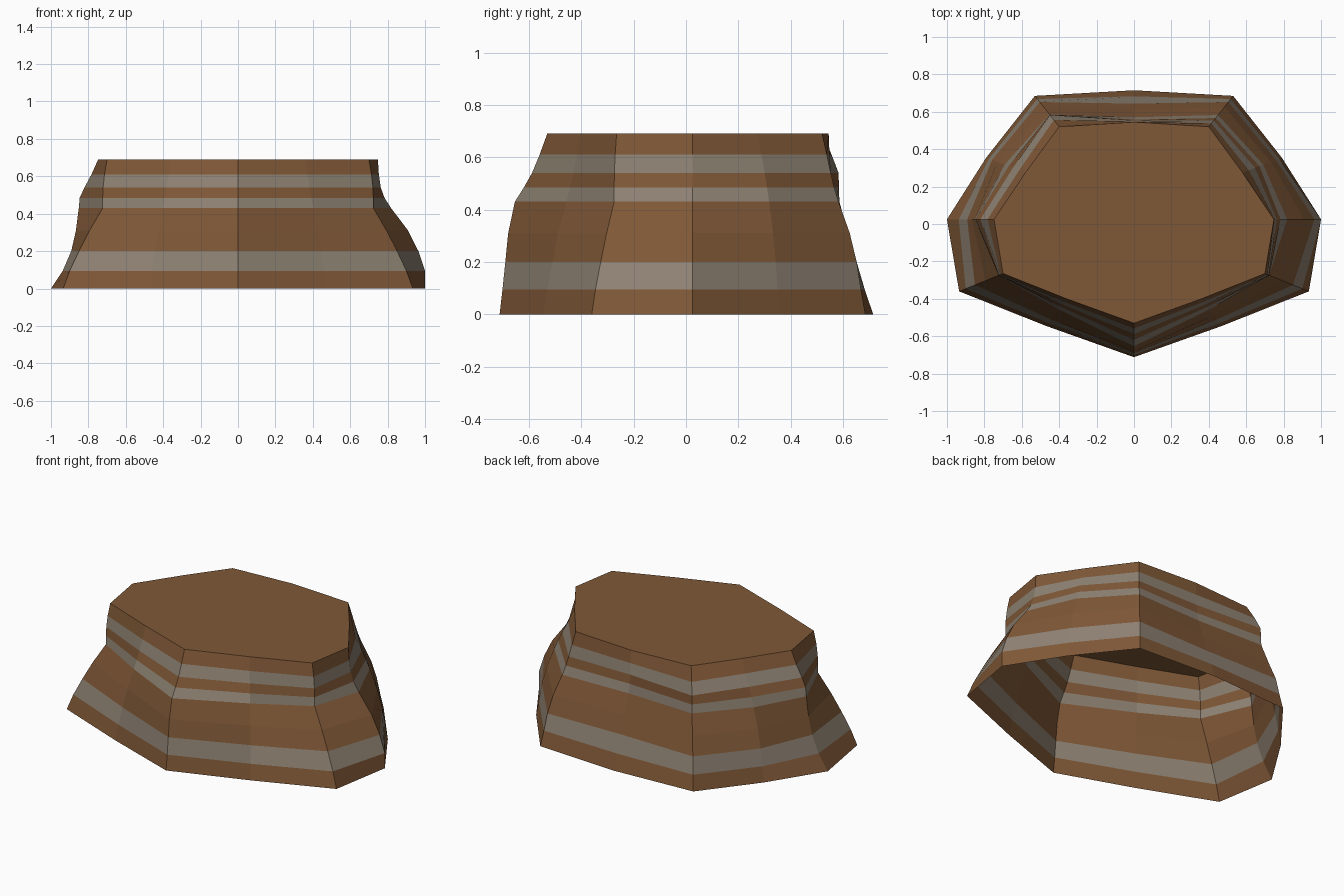
import bpy, bmesh

cube = bpy.data.objects.get("Cube")
if cube:
    bpy.data.objects.remove(cube)


def material(name, colour):
    mat = bpy.data.materials.new(name)
    mat.use_nodes = True
    mat.diffuse_color = colour
    mat.node_tree.nodes["Principled BSDF"].inputs["Base Color"].default_value = colour
    return mat


brown = material("earth brown", (0.215, 0.098, 0.038, 1))
grey = material("stone grey", (0.27, 0.222, 0.17, 1))

# Heights of the rings; bands listed here are the grey strata
heights = [0, 0.095, 0.2, 0.31, 0.43, 0.485, 0.54, 0.61, 0.69]
grey_bands = (1, 4, 6)

# How far each corner has moved from its foot to its top at every height
front = [0, 0.06, 0.12, 0.18, 0.32, 0.51, 0.68, 0.84, 1]
shoulder = [0, 0.15, 0.36, 0.6, 0.9, 0.9, 0.91, 0.94, 1]
left = [0, 0, 0.14, 0.36, 0.72, 0.86, 0.94, 0.98, 1]
right = [0, 0.25, 0.43, 0.53, 0.59, 0.61, 0.71, 0.86, 1]
flank = [0, 0.07, 0.15, 0.28, 0.47, 0.57, 0.68, 0.84, 1]
rear_left = [0, 0.1, 0.2, 0.36, 0.62, 0.72, 0.8, 0.89, 1]
rear_right = [0, 0.1, 0.2, 0.4, 0.6, 0.61, 0.62, 0.78, 1]
back = [0, 0.19, 0.42, 0.62, 0.85, 0.92, 0.95, 0.98, 1]


def blend(a, b):
    return [(p + q) / 2 for p, q in zip(a, b)]


def side(sign, profile, rear):
    """Columns of one flank, from front to back: foot, top, profile."""
    points = [
        ((0.47, -0.545), (0.36, -0.4), blend(front, shoulder)),
        ((0.935, -0.36), (0.7, -0.265), shoulder),
        ((1.0, 0.025), (0.748, 0.025), profile),
        ((0.79, 0.355), (0.58, 0.275), flank),
        ((0.53, 0.685), (0.4, 0.52), rear),
    ]
    return [((sign * f[0], f[1]), (sign * t[0], t[1]), p) for f, t, p in points]


columns = [((0, -0.712), (0, -0.53), front)]
columns += side(1, left, rear_left)
columns += [((0, 0.715), (0, 0.545), back)]
columns += reversed(side(-1, right, rear_right))

# Mound: a faceted shell, open underneath, with a flat top
bm = bmesh.new()
rings = []
for level, z in enumerate(heights):
    ring = []
    for foot, top, profile in columns:
        t = profile[level]
        x, y = (a + (b - a) * t for a, b in zip(foot, top))
        ring.append(bm.verts.new((x, y, z)))
    rings.append(ring)

n = len(columns)
for level, (low, high) in enumerate(zip(rings, rings[1:])):
    for i in range(n):
        j = (i + 1) % n
        face = bm.faces.new((low[i], low[j], high[j], high[i]))
        face.material_index = int(level in grey_bands)
bm.faces.new(rings[-1])

mesh = bpy.data.meshes.new("rock_mound")
bm.to_mesh(mesh)
bm.free()
mesh.materials.append(brown)
mesh.materials.append(grey)
mound = bpy.data.objects.new("rock_mound", mesh)
bpy.context.collection.objects.link(mound)
